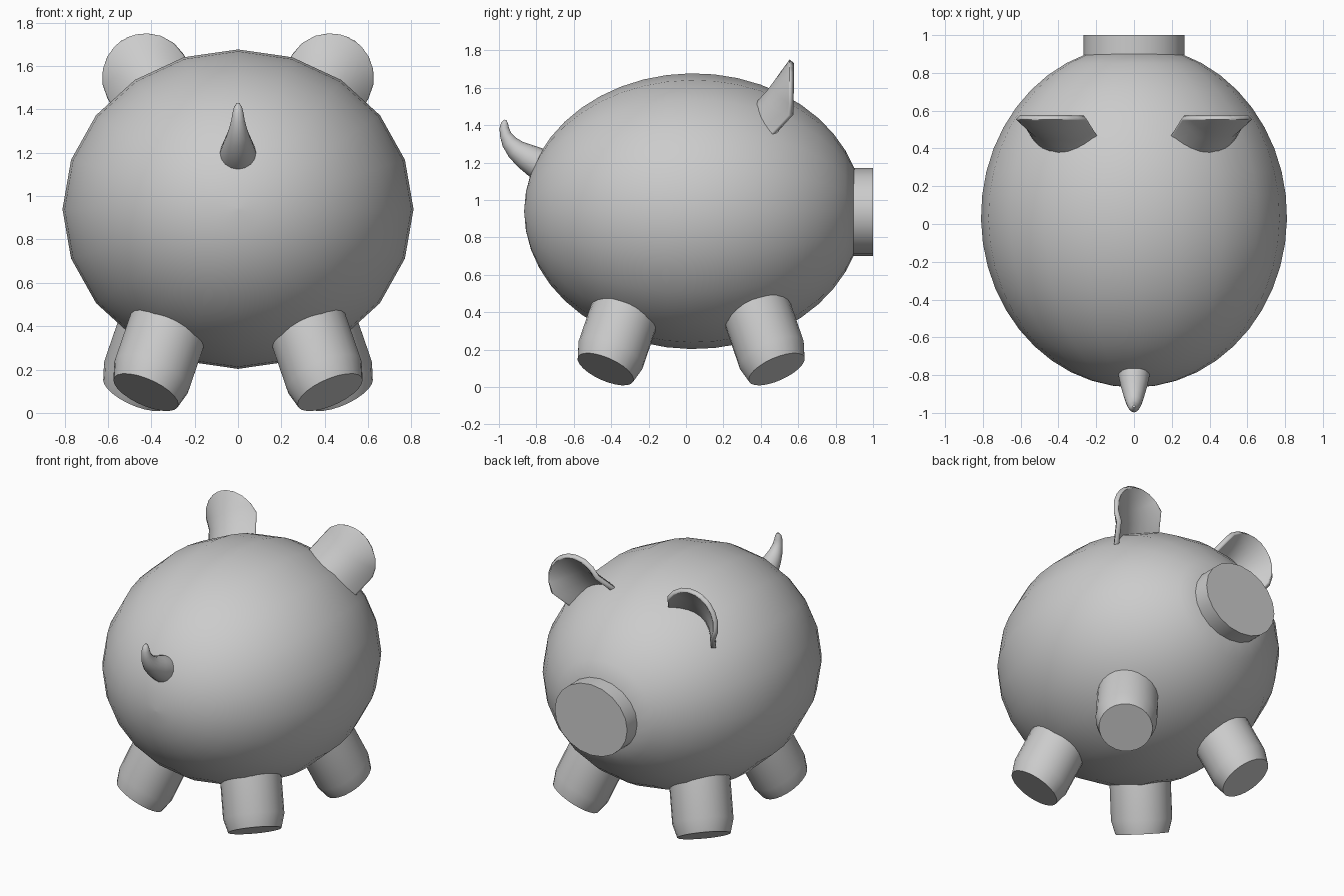
import bpy, math
from mathutils import Vector

if "Cube" in bpy.data.objects:
    bpy.data.objects.remove(bpy.data.objects["Cube"])


def loft(name, rings, closed=True, caps=True):
    """Skin a list of equally long point rings."""
    n = len(rings[0])
    verts = [p for ring in rings for p in ring]
    faces = []
    for i in range(len(rings) - 1):
        for j in range(n if closed else n - 1):
            k = (j + 1) % n
            faces.append((i * n + j, i * n + k, (i + 1) * n + k, (i + 1) * n + j))
    if caps:
        faces.append(tuple(reversed(range(n))))
        faces.append(tuple(range((len(rings) - 1) * n, len(rings) * n)))
    me = bpy.data.meshes.new(name)
    me.from_pydata(verts, [], faces)
    ob = bpy.data.objects.new(name, me)
    bpy.context.collection.objects.link(ob)
    bpy.ops.object.select_all(action='DESELECT')
    ob.select_set(True)
    bpy.context.view_layer.objects.active = ob
    bpy.ops.object.mode_set(mode='EDIT')
    bpy.ops.mesh.select_all(action='SELECT')
    bpy.ops.mesh.normals_make_consistent(inside=False)
    bpy.ops.object.mode_set(mode='OBJECT')
    bpy.ops.object.shade_smooth_by_angle(angle=math.radians(30))
    return ob


def ring(center, normal, rx, rz, n=20):
    """Ellipse around center, perpendicular to normal."""
    normal = Vector(normal).normalized()
    side = Vector((1, 0, 0))
    side = (side - normal * side.dot(normal)).normalized()
    up = normal.cross(side)
    return [Vector(center) + side * (rx * math.sin(math.tau * i / n))
            + up * (rz * math.cos(math.tau * i / n)) for i in range(n)]


# Body: ellipsoid lying along y, cut off where the snout begins
CY, CZ, RX, RY, RZ = 0.04, 0.94, 0.81, 0.905, 0.737
end = math.acos(-0.86 / RY)
angles = [0.01] + [end * i / 20 for i in range(1, 21)]
loft("body", [ring((0, CY - RY * math.cos(a), CZ), (0, 1, 0),
                   RX * math.sin(a), RZ * math.sin(a)) for a in angles])

# Snout
loft("snout", [ring((0, y, 0.935), (0, 1, 0), 0.267, 0.235) for y in (0.895, 1.0)])

# Tail: tapering curl
path = [(-0.74, 1.17, 0.085), (-0.80, 1.20, 0.083), (-0.86, 1.235, 0.07),
        (-0.91, 1.27, 0.055), (-0.945, 1.31, 0.042), (-0.965, 1.35, 0.031),
        (-0.972, 1.385, 0.025), (-0.97, 1.41, 0.019), (-0.966, 1.428, 0.007)]
rings = []
for i, (y, z, r) in enumerate(path):
    a, b = path[max(i - 1, 0)], path[min(i + 1, len(path) - 1)]
    rings.append(ring((0, y, z), (0, b[0] - a[0], b[1] - a[1]), r, r, 16))
loft("tail", rings)


def mirror(ob):
    ob.modifiers.new("mirror", 'MIRROR').use_mirror_merge = False


# Legs: splayed stubs with a chamfered foot
for name, x, y, s in (("tail_side_leg", 0.425, -0.43, -1), ("snout_side_leg", 0.472, 0.485, 1)):
    foot = Vector((x, y, 0.095))
    axis = Vector((-0.31, -0.31 * s, 0.90))
    normal = (-0.375, -0.375 * s, 0.84)
    mirror(loft(name, [ring(foot + axis * d, normal, r, r, 24)
                       for d, r in ((0, 0.162), (0.085, 0.186), (0.5, 0.186))]))

# Ears: cupped shells opening towards the snout
R, TILT = 0.192, math.radians(30)
rows = [-0.22, -0.11] + [R * math.sin(math.radians(a)) for a in (0, 20, 40, 58, 74, 86)]
rings = []
for t in rows:
    half = math.sqrt(R * R - max(t, 0) ** 2)
    depth = 0.13 * (1 - max(t, 0) / R)
    row = []
    for i in range(13):
        u = math.sin(math.pi * (i / 12 - 0.5))
        y = 0.565 + 0.8 * min(t, 0) - depth * (1 - u * u)
        row.append(Vector((0.425 + half * u * math.cos(TILT) + t * math.sin(TILT), y,
                           1.55 - half * u * math.sin(TILT) + t * math.cos(TILT))))
    rings.append(row)
ear = loft("ear", rings, closed=False, caps=False)
shell = ear.modifiers.new("shell", 'SOLIDIFY')
shell.thickness, shell.offset = 0.03, 0
mirror(ear)
